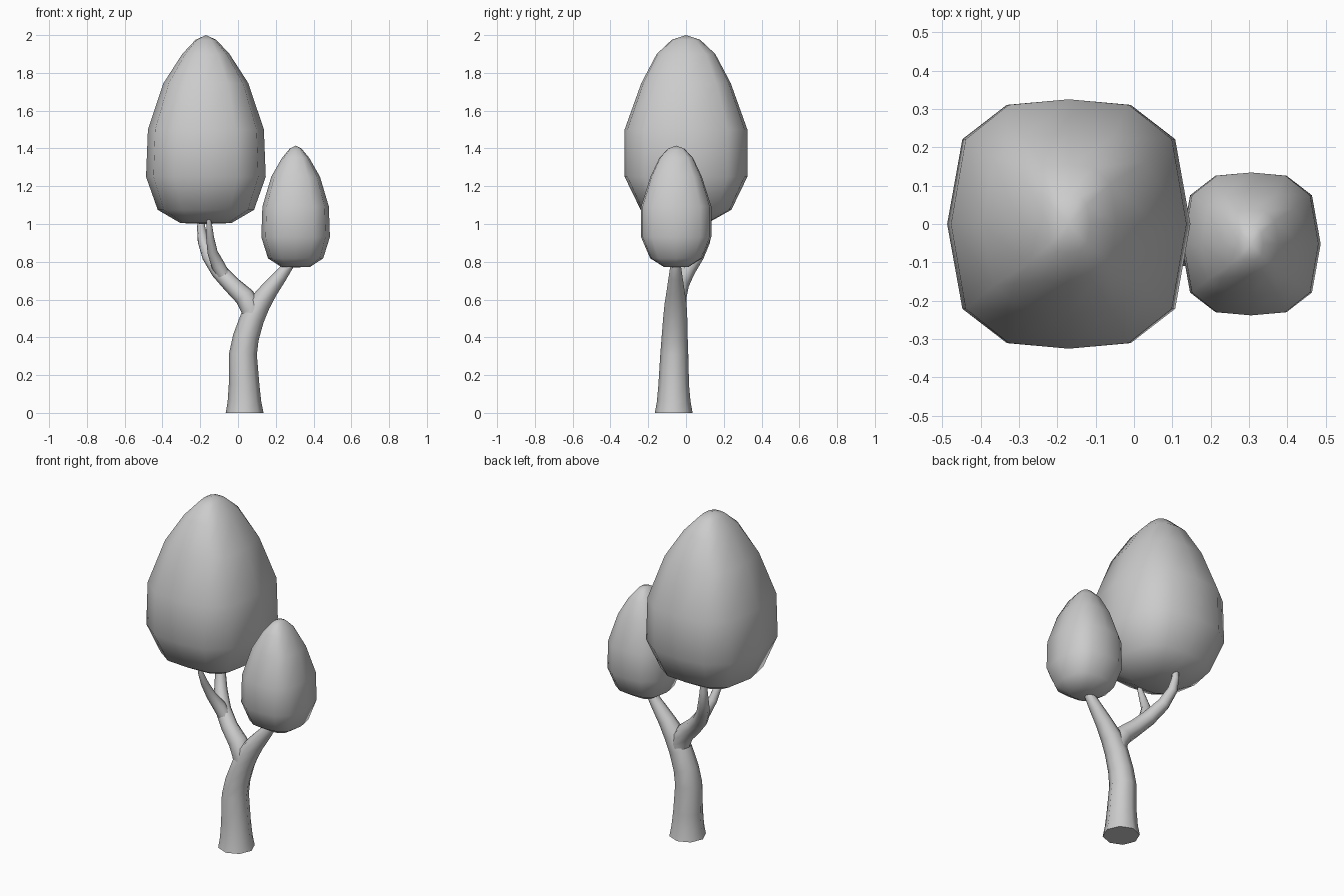
import bpy, bmesh, math
from mathutils import Vector

cube = bpy.data.objects.get("Cube")
if cube:
    bpy.data.objects.remove(cube, do_unlink=True)

grey = bpy.data.materials.new("plain_grey")
grey.use_nodes = True
colour = (0.6, 0.6, 0.6, 1)
grey.diffuse_color = colour
grey.node_tree.nodes["Principled BSDF"].inputs["Base Color"].default_value = colour


def loft(name, rings, start_point=None, end_point=None):
    """Skin a list of equal rings, closing each end with a fan or a flat cap."""
    bm = bmesh.new()
    rows = [[bm.verts.new(p) for p in ring] for ring in rings]
    n = len(rows[0])
    for low, high in zip(rows, rows[1:]):
        for i in range(n):
            j = (i + 1) % n
            bm.faces.new((low[i], low[j], high[j], high[i]))
    for row, tip in ((rows[0], start_point), (rows[-1], end_point)):
        if tip is None:
            bm.faces.new(row)
        else:
            centre = bm.verts.new(tip)
            for i in range(n):
                bm.faces.new((row[i], row[(i + 1) % n], centre))
    bmesh.ops.recalc_face_normals(bm, faces=bm.faces[:])
    mesh = bpy.data.meshes.new(name)
    bm.to_mesh(mesh)
    bm.free()
    obj = bpy.data.objects.new(name, mesh)
    bpy.context.collection.objects.link(obj)
    mesh.materials.append(grey)
    bpy.ops.object.select_all(action="DESELECT")
    obj.select_set(True)
    bpy.context.view_layer.objects.active = obj
    bpy.ops.object.shade_smooth_by_angle(angle=math.radians(60))
    return obj


def limb(name, stations, sides=8):
    """Tapered tube through (x, y, z, radius) stations."""
    points = [Vector(s[:3]) for s in stations]
    side = Vector((1, 0, 0))
    rings = []
    for k, (p, s) in enumerate(zip(points, stations)):
        if k == 0 and p.z == 0:
            along = Vector((0, 0, 1))
        else:
            along = (points[min(k + 1, len(points) - 1)] - points[max(k - 1, 0)]).normalized()
        side = (side - along * side.dot(along)).normalized()
        other = along.cross(side)
        turns = [math.tau * i / sides for i in range(sides)]
        rings.append([p + s[3] * (side * math.cos(t) + other * math.sin(t)) for t in turns])
    return loft(name, rings)


# Squarish twelve-sided outline of the crowns, mirrored from one quarter
quarter = [(1, 0), (0.875, 0.68), (0.51, 0.955)]
half = quarter + [(0, 1)] + [(-x, y) for x, y in reversed(quarter)]
outline = half + [(-x, -y) for x, y in half[1:-1]]

# Egg profile: height, half width, half depth
egg = [(0.005, 0.135, 0.115), (0.075, 0.255, 0.24), (0.25, 0.317, 0.325),
       (0.5, 0.307, 0.325), (0.745, 0.225, 0.237), (0.9, 0.125, 0.155),
       (0.975, 0.055, 0.075)]


def crown(name, x, y, z, width, height):
    rings = [[(x + rx * width * u, y + ry * width * v, z + h * height)
              for u, v in outline] for h, rx, ry in egg]
    return loft(name, rings, (x, y, z), (x, y, z + height))


crown("large_crown", -0.17, 0, 1.0, 1, 1)
crown("small_crown", 0.305, -0.052, 0.77, 0.573, 0.645)

# Trunk running on into the branch under the small crown
limb("trunk_and_left_branch", [
    (0.035, -0.065, 0, 0.1), (0.034, -0.065, 0.06, 0.089), (0.032, -0.065, 0.15, 0.081),
    (0.026, -0.062, 0.31, 0.074), (0.042, -0.06, 0.4, 0.069), (0.075, -0.057, 0.5, 0.064),
    (0.115, -0.055, 0.58, 0.058), (0.165, -0.055, 0.65, 0.047), (0.225, -0.055, 0.725, 0.036),
    (0.27, -0.055, 0.785, 0.027), (0.29, -0.055, 0.84, 0.018)])

# Branch that sweeps back under the large crown
limb("right_branch", [
    (0.075, -0.057, 0.47, 0.052), (0.075, -0.056, 0.55, 0.06), (0.035, -0.05, 0.615, 0.053),
    (-0.035, -0.03, 0.68, 0.046), (-0.1, 0.005, 0.75, 0.043), (-0.155, 0.06, 0.83, 0.036),
    (-0.185, 0.1, 0.91, 0.029), (-0.195, 0.113, 0.98, 0.022), (-0.196, 0.115, 1.05, 0.016)])

# Thin twig forking forward from it
limb("front_twig", [
    (-0.06, -0.015, 0.7, 0.034), (-0.105, -0.025, 0.78, 0.036), (-0.135, -0.06, 0.85, 0.027),
    (-0.148, -0.1, 0.93, 0.021), (-0.153, -0.13, 1.0, 0.015), (-0.156, -0.14, 1.04, 0.009)])
